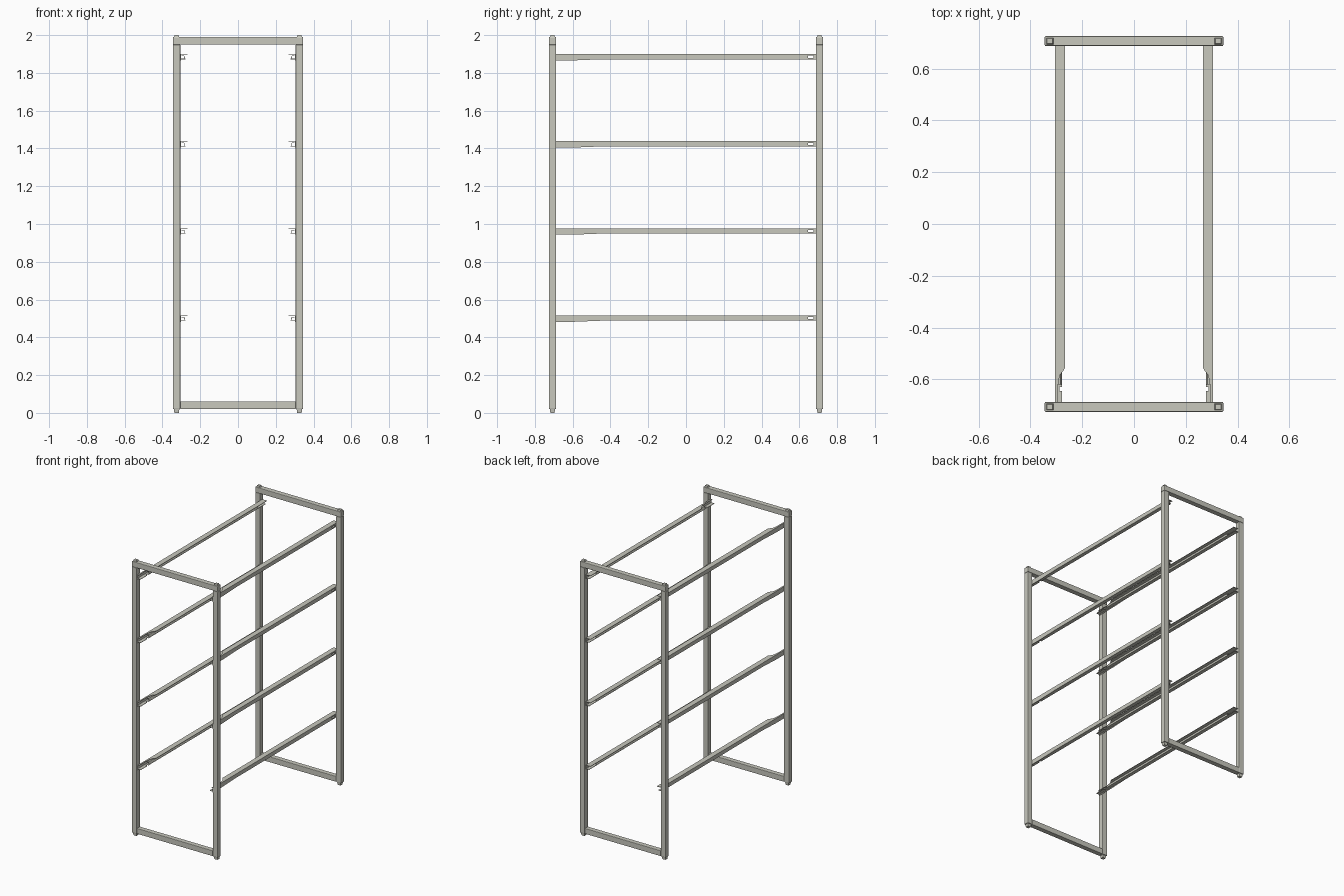
import bpy, bmesh
from mathutils import Vector

cube = bpy.data.objects.get("Cube")
if cube:
    bpy.data.objects.remove(cube, do_unlink=True)

metal = bpy.data.materials.new("warm grey metal")
metal.use_nodes = True
grey = (0.58, 0.58, 0.515, 1)
metal.diffuse_color = grey
metal.node_tree.nodes["Principled BSDF"].inputs["Base Color"].default_value = grey


def finish(name, bm, mirror, bevel=0):
    bmesh.ops.recalc_face_normals(bm, faces=bm.faces)
    mesh = bpy.data.meshes.new(name)
    bm.to_mesh(mesh)
    bm.free()
    mesh.materials.append(metal)
    ob = bpy.data.objects.new(name, mesh)
    bpy.context.collection.objects.link(ob)
    if bevel:
        mod = ob.modifiers.new("soft edges", "BEVEL")
        mod.width, mod.segments = bevel, 2
    mod = ob.modifiers.new("mirror", "MIRROR")
    mod.use_axis = mirror
    mod.use_mirror_merge = False
    return ob


def box(bm, lo, hi, taper=1.0, up=True):
    """Box between two corners; one end can be tapered."""
    lo, hi = Vector(lo), Vector(hi)
    mid = (lo + hi) / 2
    verts = bmesh.ops.create_cube(bm, size=1)["verts"]
    for v in verts:
        s = taper if (v.co.z > 0) == up else 1
        v.co = mid + Vector((v.co.x * s, v.co.y * s, v.co.z)) * (hi - lo)


def plate(bm, points, shift):
    """Flat outline thickened along the shift vector."""
    face = bm.faces.new([bm.verts.new(p) for p in points])
    out = bmesh.ops.extrude_face_region(bm, geom=[face])["geom"]
    for g in out:
        if isinstance(g, bmesh.types.BMVert):
            g.co += Vector(shift)


# Frame sizes
X0, X1, Y0, Y1 = 0.305, 0.345, 0.688, 0.726
BOTTOM, TOP = 0.02, 1.99
BAR = 0.04
both, front_back = (True, True, False), (False, True, False)

# End frames
bm = bmesh.new()
box(bm, (X0, Y0, BOTTOM), (X1, Y1, TOP - BAR))
finish("frame_posts", bm, both, 0.004)

bm = bmesh.new()
box(bm, (-X1, Y0, TOP - BAR), (X1, Y1, TOP))
finish("frame_top_bars", bm, front_back, 0.004)

bm = bmesh.new()
box(bm, (-X0, Y0 + 0.001, BOTTOM), (X0, Y1 - 0.001, BOTTOM + BAR))
finish("frame_bottom_bars", bm, front_back, 0.003)

# Tapered plugs in the tube ends
inset = 0.005
bm = bmesh.new()
box(bm, (X0 + inset, Y0 + inset, TOP - 0.005),
    (X1 - inset, Y1 - inset, 2.0), 0.7, True)
finish("top_plugs", bm, both)

bm = bmesh.new()
box(bm, (X0 + inset, Y0 + inset, 0),
    (X1 - inset, Y1 - inset, BOTTOM + 0.005), 0.8, False)
finish("feet", bm, both)


# Drawer runners: folded sheet with a cut-back front end
T = 0.003
FRONT, BACK = -0.722, 0.715
for i in range(4):
    top = 0.516 + 0.4613 * i
    low = top - 0.028
    bm = bmesh.new()

    # Top flange, curved away toward the front
    outline = [(X0, FRONT), (X0, BACK), (0.267, BACK), (0.267, -0.557),
               (0.273, -0.567), (0.285, -0.582), (0.292, -0.605),
               (0.294, -0.64), (0.294, FRONT)]
    plate(bm, [(x, y, top) for x, y in outline], (0, 0, -T))

    # Side web, slightly deeper at the front, split around a slot
    web = [(FRONT, top), (0.645, top), (0.645, low), (-0.45, low),
           (-0.60, low - 0.006), (FRONT, low - 0.006)]
    plate(bm, [(X0, y, z) for y, z in web], (-T, 0, 0))
    box(bm, (X0 - T, 0.645, top - 0.009), (X0, 0.675, top))
    box(bm, (X0 - T, 0.645, low), (X0, 0.675, low + 0.008))
    box(bm, (X0 - T, 0.675, low), (X0, BACK, top))

    # Lower flange with a small latch notch
    lower = [(X0, FRONT), (X0, BACK), (0.278, BACK), (0.278, -0.63),
             (0.288, -0.63), (0.288, -0.645), (0.278, -0.645), (0.278, FRONT)]
    plate(bm, [(x, y, low) for x, y in lower], (0, 0, T))

    # Inner lip that guides the rollers
    lip = [(0.278, low), (0.281, low), (0.287, low + 0.017),
           (0.298, low + 0.017), (0.298, low + 0.020), (0.285, low + 0.020)]
    plate(bm, [(x, -0.62, z) for x, z in lip], (0, 1.25, 0))

    finish("drawer_runners_%d" % (i + 1), bm, (True, False, False))
